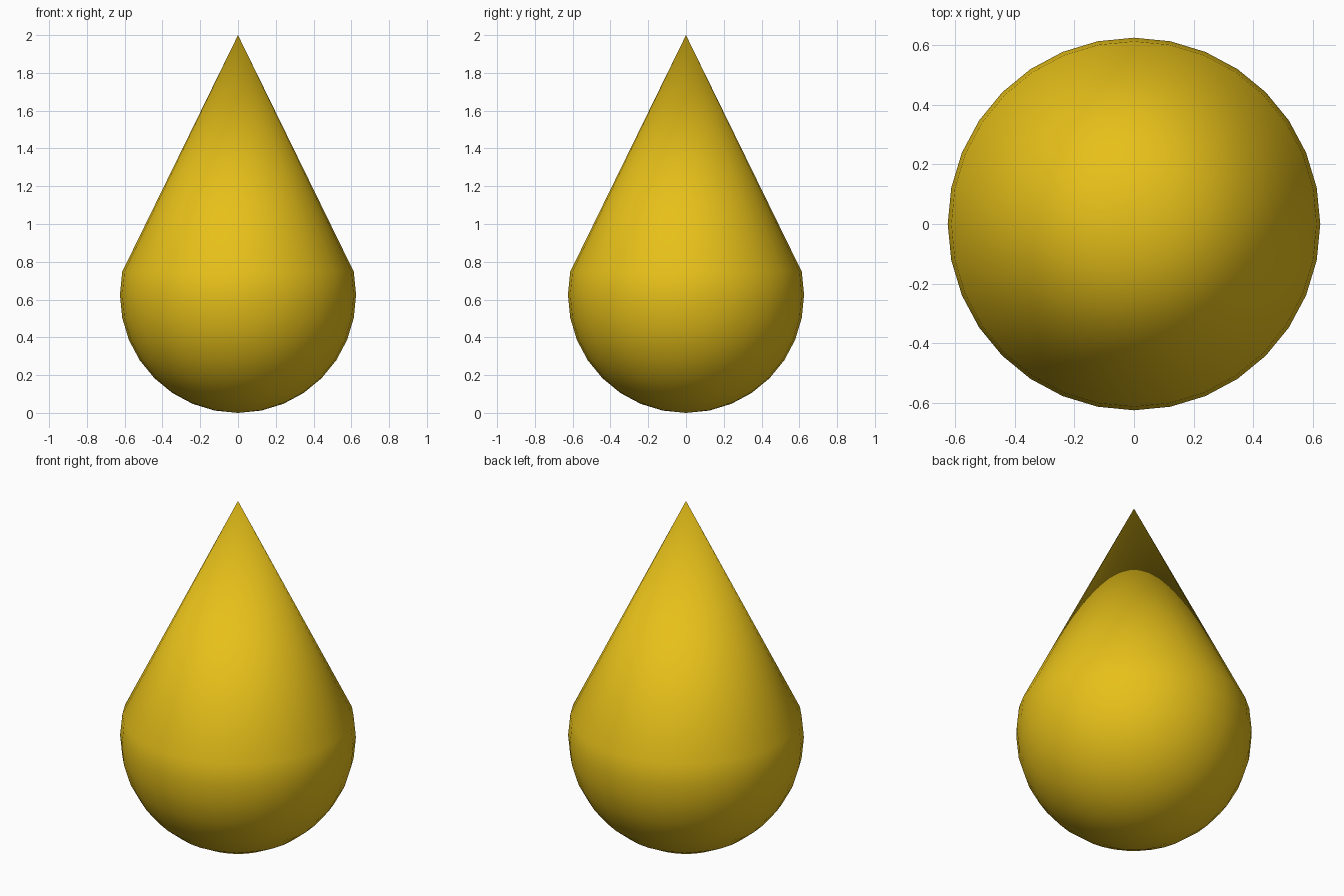
import bpy, bmesh

if "Cube" in bpy.data.objects:
    bpy.data.objects.remove(bpy.data.objects["Cube"])

R, HEIGHT = 0.625, 2.0

# Round lower body: a sphere cut open one ring above its equator
bm = bmesh.new()
bmesh.ops.create_uvsphere(bm, u_segments=32, v_segments=16, radius=R)
bmesh.ops.delete(bm, geom=[v for v in bm.verts if v.co.z > 0.15], context='VERTS')
bmesh.ops.translate(bm, verts=bm.verts[:], vec=(0, 0, R))

# Pointed top: fan from the open rim to the tip
rim = [e for e in bm.edges if e.is_boundary]
tip = bm.verts.new((0, 0, HEIGHT))
for e in rim:
    bm.faces.new((e.verts[0], e.verts[1], tip))
bmesh.ops.recalc_face_normals(bm, faces=bm.faces[:])
for f in bm.faces:
    f.smooth = True

mesh = bpy.data.meshes.new("teardrop")
bm.to_mesh(mesh)
bm.free()
drop = bpy.data.objects.new("teardrop", mesh)
bpy.context.collection.objects.link(drop)

# Golden yellow colour
mat = bpy.data.materials.new("golden_yellow")
mat.diffuse_color = (0.8, 0.53, 0.01, 1)
mat.use_nodes = True
mat.node_tree.nodes["Principled BSDF"].inputs["Base Color"].default_value = mat.diffuse_color
mesh.materials.append(mat)
